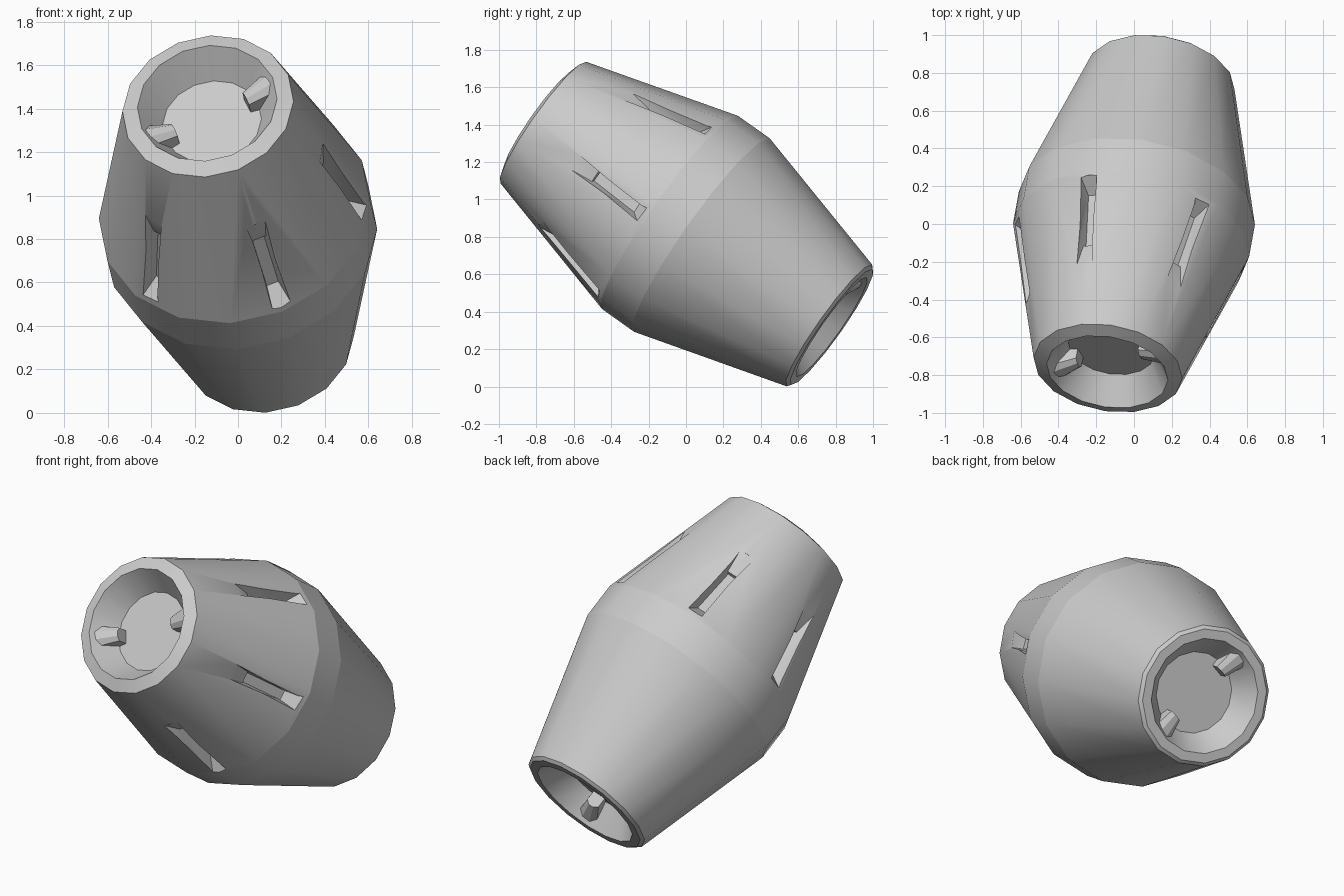
import bpy, bmesh
from math import sin, cos, pi, radians
from mathutils import Vector, Matrix

if "Cube" in bpy.data.objects:
    bpy.data.objects.remove(bpy.data.objects["Cube"])

# Local frame: +Z runs along the barrel axis towards the front opening
w = Vector((-0.146, -0.807, 0.572)).normalized()
e1 = Vector((0.984, -0.178, 0)).normalized()
e1 = (e1 - w * e1.dot(w)).normalized()
e2 = w.cross(e1)
FRAME = Matrix((e1, e2, w)).transposed().to_4x4()
FRAME.translation = (0, 0, 0.87)
SIDES, PHASE = 16, radians(4)
BAND = 0.105


def make_object(name, bm, matrix=FRAME):
    bmesh.ops.recalc_face_normals(bm, faces=bm.faces)
    mesh = bpy.data.meshes.new(name)
    bm.to_mesh(mesh)
    bm.free()
    ob = bpy.data.objects.new(name, mesh)
    bpy.context.collection.objects.link(ob)
    ob.matrix_world = matrix
    return ob


def loft(bm, loops):
    rings = [[bm.verts.new(p) for p in loop] for loop in loops]
    for a, b in zip(rings, rings[1:]):
        n = len(a)
        for i in range(n):
            bm.faces.new((a[i], a[(i + 1) % n], b[(i + 1) % n], b[i]))
    bm.faces.new(rings[0])
    bm.faces.new(rings[-1])


# Barrel: back recess, back rim, cone, middle band, cone, front rim, front recess
profile = [(0.23, -0.82), (0.325, -0.965), (0.378, -0.965), (0.398, -0.95),
           (0.632, -BAND), (0.632, BAND),
           (0.398, 0.945), (0.325, 0.97), (0.23, 0.82)]
bm = bmesh.new()
loft(bm, [[(r * cos(PHASE + 2 * pi * i / SIDES), r * sin(PHASE + 2 * pi * i / SIDES), z)
           for i in range(SIDES)] for r, z in profile])
barrel = make_object("barrel", bm)


def cone_radius(z):
    return 0.628 - 0.234 * (z - BAND) / (0.945 - BAND)


# Six slots around the front cone: a ramp, a small step and a slanted back end
# floor points are (axial position, depth below the cone surface)
floor = [(0.62, 0.0), (0.48, 0.055), (0.475, 0.08), (0.19, 0.08), (0.13, 0.0)]
bm = bmesh.new()
for k in range(6):
    turn = Matrix.Rotation(radians(-3 + 60 * k), 3, 'Z')
    sides = []
    for s in (-1, 1):
        pts = [(cone_radius(z) - d, s * (0.046 - 0.22 * d), z) for z, d in floor]
        pts += [(cone_radius(z) + 0.08, s * 0.046, z) for z in (0.13, 0.62)]
        sides.append([turn @ Vector(p) for p in pts])
    loft(bm, sides)
bmesh.ops.triangulate(bm, faces=bm.faces)
cutter = make_object("slot_cutter", bm)
cutter.hide_render = True

mod = barrel.modifiers.new("slots", 'BOOLEAN')
mod.operation, mod.object, mod.solver = 'DIFFERENCE', cutter, 'EXACT'
bpy.ops.object.select_all(action='DESELECT')
bpy.context.view_layer.objects.active = barrel
barrel.select_set(True)
bpy.ops.object.modifier_apply(modifier=mod.name)
bpy.data.objects.remove(cutter, do_unlink=True)
bpy.ops.object.shade_smooth_by_angle(angle=radians(26))

# Crisp edges on the middle band
for e in barrel.data.edges:
    za, zb = (barrel.data.vertices[v].co.z for v in e.vertices)
    if abs(abs(za) - BAND) < 1e-3 and abs(za - zb) < 1e-3:
        e.use_edge_sharp = True


# Tapered lugs, two facing each other in each recess
def lug(name, angle, end):
    bm = bmesh.new()
    turn = Matrix.Rotation(radians(angle), 3, 'Z')
    loops = []
    for r, half, top in ((0.33, 0.065, 0.95), (0.18, 0.038, 0.90)):
        corners = ((-half, 0.81), (half, 0.81), (half, top - 0.02),
                   (half * 0.4, top), (-half * 0.4, top), (-half, top - 0.02))
        loops.append([turn @ Vector((r, x, end * z)) for x, z in corners])
    loft(bm, loops)
    return make_object(name, bm)


for i in range(2):
    lug(f"front_lug_{i + 1}", 29 + 180 * i, 1)
    lug(f"back_lug_{i + 1}", 122 + 180 * i, -1)
